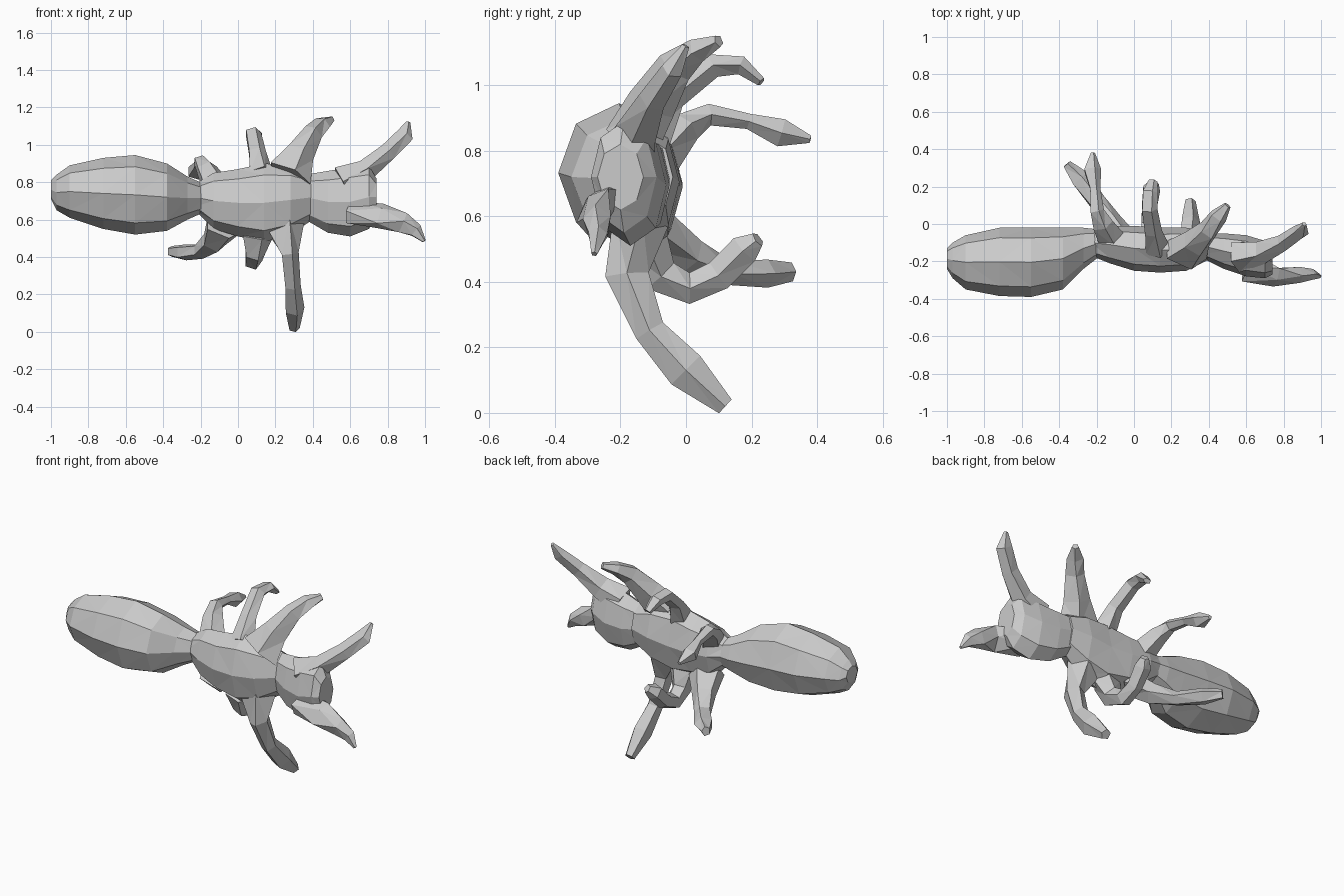
import bpy, bmesh, math
from mathutils import Vector


def loft(name, rings):
    """Skin a list of vertex rings and facet the result into triangles."""
    bm = bmesh.new()
    loops = [[bm.verts.new(p) for p in ring] for ring in rings]
    n = len(loops[0])
    for a, b in zip(loops, loops[1:]):
        for i in range(n):
            j = (i + 1) % n
            bm.faces.new((a[i], a[j], b[j], b[i]))
    bm.faces.new(loops[0][::-1])
    bm.faces.new(loops[-1])
    bmesh.ops.triangulate(bm, faces=bm.faces[:])
    bmesh.ops.recalc_face_normals(bm, faces=bm.faces[:])
    mesh = bpy.data.meshes.new(name)
    bm.to_mesh(mesh)
    bm.free()
    obj = bpy.data.objects.new(name, mesh)
    bpy.context.collection.objects.link(obj)


def body(name, sections, sides=8):
    """Sections along x: (x, y_front, y_back, z_low, z_high)."""
    rings = []
    for x, y0, y1, z0, z1 in sections:
        ring = []
        for i in range(sides):
            a = 2 * math.pi * i / sides
            ring.append((x, (y0 + y1) / 2 + (y1 - y0) / 2 * math.cos(a),
                         (z0 + z1) / 2 + (z1 - z0) / 2 * math.sin(a)))
        rings.append(ring)
    loft(name, rings)


def limb(name, path, sides=5):
    """Path points: (x, y, z, half width across, half depth)."""
    pts = [Vector(p[:3]) for p in path]
    rings = []
    for i, p in enumerate(pts):
        t = (pts[min(i + 1, len(pts) - 1)] - pts[max(i - 1, 0)]).normalized()
        u = (Vector((1, 0, 0)) - t * t.x)
        u.normalize()
        v = t.cross(u)
        w, d = path[i][3:]
        rings.append([p + u * w * math.cos(a) + v * d * math.sin(a)
                      for a in (2 * math.pi * k / sides for k in range(sides))])
    loft(name, rings)


# Body segments
body("abdomen", [
    (-1.00, -0.24, -0.13, 0.71, 0.81), (-0.97, -0.29, -0.10, 0.65, 0.84),
    (-0.90, -0.35, -0.06, 0.61, 0.89), (-0.72, -0.385, -0.02, 0.55, 0.93),
    (-0.55, -0.39, -0.02, 0.52, 0.945), (-0.38, -0.35, -0.02, 0.54, 0.90),
    (-0.27, -0.24, -0.02, 0.60, 0.83), (-0.18, -0.17, -0.03, 0.64, 0.79)])
body("thorax", [
    (-0.23, -0.17, -0.03, 0.65, 0.79), (-0.13, -0.21, -0.01, 0.55, 0.85),
    (0.00, -0.25, -0.01, 0.51, 0.87), (0.14, -0.26, -0.02, 0.48, 0.90),
    (0.28, -0.25, -0.02, 0.52, 0.89), (0.40, -0.19, -0.04, 0.60, 0.84)])
body("head", [
    (0.36, -0.18, -0.05, 0.60, 0.84), (0.48, -0.24, -0.05, 0.53, 0.86),
    (0.60, -0.28, -0.06, 0.51, 0.88), (0.70, -0.29, -0.09, 0.55, 0.89),
    (0.74, -0.27, -0.13, 0.62, 0.82)])

# Legs on the upper flank
limb("upper_front_leg", [
    (0.27, -0.16, 0.84, 0.13, 0.09), (0.33, -0.10, 0.95, 0.08, 0.08),
    (0.40, -0.03, 1.06, 0.055, 0.06), (0.45, 0.04, 1.11, 0.05, 0.04),
    (0.50, 0.10, 1.135, 0.02, 0.02)])
limb("upper_middle_leg", [
    (0.12, -0.12, 0.84, 0.07, 0.08), (0.10, -0.04, 0.96, 0.05, 0.04),
    (0.08, 0.08, 1.06, 0.045, 0.04), (0.085, 0.17, 1.06, 0.045, 0.03),
    (0.10, 0.23, 1.01, 0.025, 0.015)])
limb("upper_rear_leg", [
    (-0.12, -0.08, 0.78, 0.08, 0.07), (-0.17, 0.00, 0.87, 0.06, 0.05),
    (-0.20, 0.07, 0.91, 0.04, 0.035), (-0.21, 0.19, 0.89, 0.03, 0.025),
    (-0.225, 0.29, 0.855, 0.05, 0.045), (-0.22, 0.38, 0.835, 0.012, 0.012)])

# Legs on the lower flank
limb("lower_front_leg", [
    (0.24, -0.14, 0.58, 0.12, 0.09), (0.275, -0.18, 0.42, 0.05, 0.07),
    (0.29, -0.11, 0.25, 0.045, 0.05), (0.30, 0.00, 0.13, 0.055, 0.065),
    (0.30, 0.12, 0.02, 0.03, 0.03)])
limb("lower_middle_leg", [
    (0.10, -0.12, 0.52, 0.09, 0.07), (0.09, -0.08, 0.42, 0.055, 0.06),
    (0.08, 0.01, 0.38, 0.05, 0.05), (0.08, 0.10, 0.42, 0.045, 0.05),
    (0.09, 0.18, 0.50, 0.05, 0.05), (0.11, 0.22, 0.53, 0.025, 0.025)])
limb("lower_rear_leg", [
    (-0.08, -0.09, 0.56, 0.11, 0.07), (-0.13, 0.01, 0.48, 0.07, 0.06),
    (-0.20, 0.12, 0.43, 0.05, 0.04), (-0.29, 0.24, 0.425, 0.055, 0.045),
    (-0.36, 0.32, 0.43, 0.025, 0.03)])

# Feelers at the head
limb("upper_feeler", [
    (0.55, -0.17, 0.80, 0.09, 0.09), (0.68, -0.15, 0.86, 0.06, 0.07),
    (0.80, -0.10, 0.96, 0.05, 0.045), (0.89, -0.04, 1.05, 0.05, 0.035),
    (0.91, 0.00, 1.12, 0.012, 0.012)])
limb("lower_feeler", [
    (0.60, -0.23, 0.64, 0.09, 0.06), (0.76, -0.28, 0.62, 0.08, 0.04),
    (0.88, -0.27, 0.58, 0.06, 0.045), (0.95, -0.27, 0.54, 0.04, 0.03),
    (0.995, -0.28, 0.485, 0.01, 0.01)])
